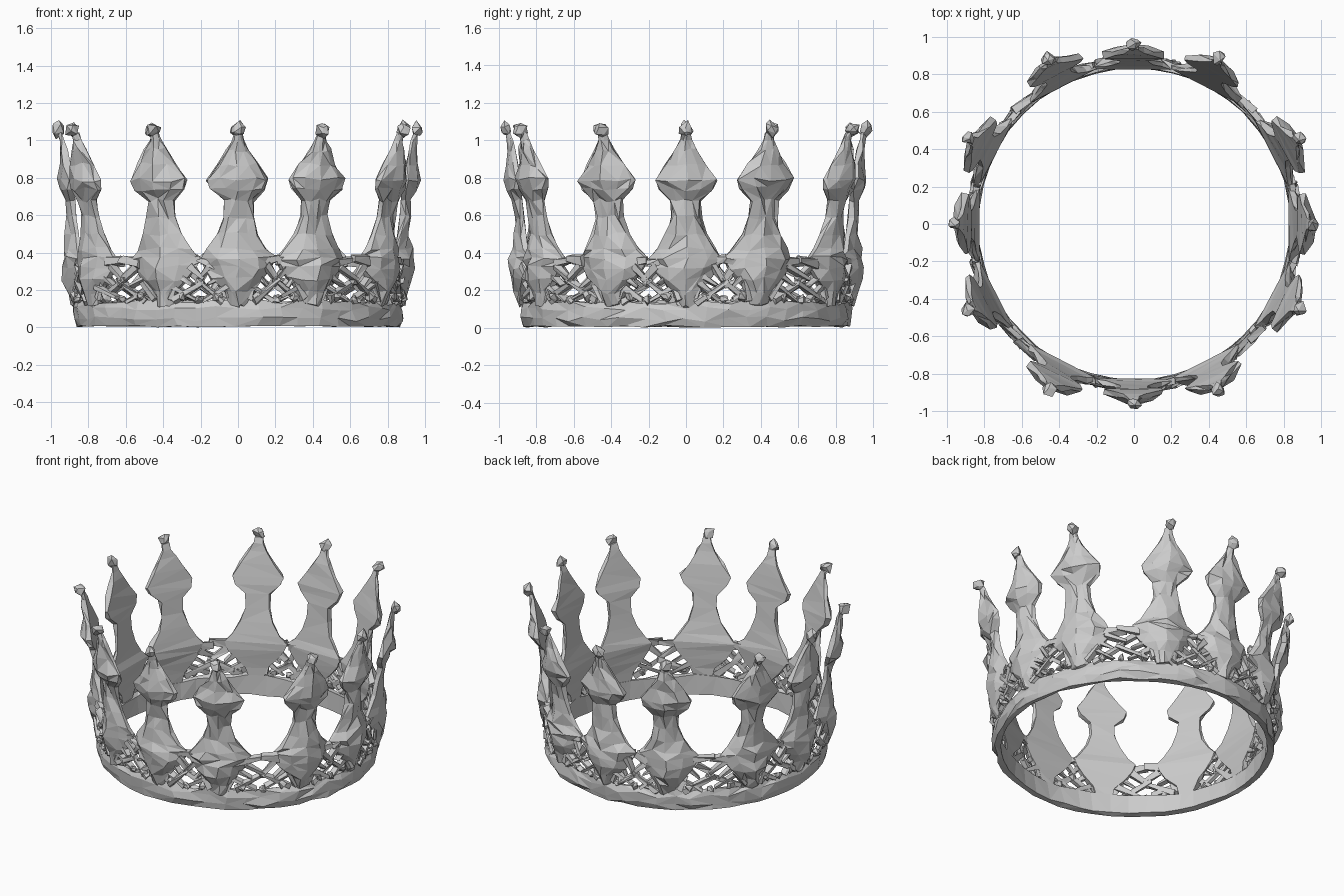
import bpy, bmesh, math, random
from mathutils import Vector, Matrix

if "Cube" in bpy.data.objects:
    bpy.data.objects.remove(bpy.data.objects["Cube"])

random.seed(11)
# spires sit closer to the four axes, leaving wider gaps on the diagonals
ANGLES = [math.radians(q * 90 + d) for q in range(4) for d in (0, 27.2, 62.8)]


def wrap(theta, u, r, z):
    # point at arc offset u along the crown wall
    a = theta + u / 0.88
    return Vector((r * math.cos(a), r * math.sin(a), z))


def flat(theta, u, r, z):
    # point at straight tangent offset u
    c, s = math.cos(theta), math.sin(theta)
    return Vector((r * c - u * s, r * s + u * c, z))


def jitter(a):
    return Vector([random.uniform(-a, a) for _ in range(3)])


def loft(bm, rings, closed=False):
    # skin a list of point rings, capping the ends unless closed
    vs = [[bm.verts.new(p) for p in ring] for ring in rings]
    n = len(vs[0])
    pairs = list(zip(vs, vs[1:])) + ([(vs[-1], vs[0])] if closed else [])
    for a, b in pairs:
        for i in range(n):
            j = (i + 1) % n
            quad = (a[i], a[j], b[j], b[i])
            # random diagonal gives the irregular facets
            k = random.randint(0, 1)
            q = quad[k:] + quad[:k]
            bm.faces.new((q[0], q[1], q[2]))
            bm.faces.new((q[0], q[2], q[3]))
    if not closed:
        bm.faces.new(vs[0][::-1])
        bm.faces.new(vs[-1])


def finish(bm, name):
    bmesh.ops.triangulate(bm, faces=bm.faces[:])
    bmesh.ops.recalc_face_normals(bm, faces=bm.faces[:])
    me = bpy.data.meshes.new(name)
    bm.to_mesh(me)
    bm.free()
    ob = bpy.data.objects.new(name, me)
    bpy.context.collection.objects.link(ob)
    return ob


def nugget(bm, centre, size, rough):
    # rough faceted bead
    m = Matrix.Translation(centre) @ Matrix.Diagonal((size[0], size[1], size[2], 1))
    res = bmesh.ops.create_icosphere(bm, subdivisions=1, radius=1, matrix=m)
    for v in res["verts"]:
        v.co += jitter(rough)


def strut(bm, theta, a, b, w0, w1):
    # tapered four-sided shard; a and b are (u, r, z)
    rings = []
    d = Vector((b[0] - a[0], b[2] - a[2])).normalized()
    for (u, r, z), w in ((a, w0), (b, w1)):
        nu, nz = -d.y * w, d.x * w
        rings.append([wrap(theta, u + s * nu, r + t, z + s * nz) + jitter(0.008)
                      for s, t in ((-1, -0.014), (1, -0.014), (0.7, 0.018), (-0.7, 0.018))])
    loft(bm, rings)


# base band
bm = bmesh.new()
section = ((0.832, 0.012), (0.868, 0.008), (0.884, 0.045), (0.882, 0.10), (0.868, 0.14), (0.838, 0.135))
rings = []
for i in range(48):
    t = 2 * math.pi * i / 48
    ring = []
    for k, (r, z) in enumerate(section):
        j = 0.003 if k in (0, 5) else 0.010
        p = wrap(t, random.uniform(-0.02, 0.02), r + random.uniform(-j, j), z)
        if z > 0.02:
            p.z += random.uniform(-0.014, 0.014)
        else:
            p.z = max(0.0, z + random.uniform(-0.008, 0.004))
        ring.append(p)
    rings.append(ring)
loft(bm, rings, closed=True)
finish(bm, "base_band")

# spires: height, half width, inner radius, edge radius, ridge radius
rows = (
    (0.12, 0.050, 0.842, 0.870, 0.890),
    (0.19, 0.070, 0.842, 0.880, 0.915),
    (0.26, 0.140, 0.845, 0.878, 0.938),
    (0.32, 0.185, 0.847, 0.872, 0.943),
    (0.37, 0.205, 0.850, 0.872, 0.940),
    (0.42, 0.157, 0.853, 0.880, 0.930),
    (0.50, 0.105, 0.858, 0.887, 0.918),
    (0.59, 0.076, 0.865, 0.893, 0.914),
    (0.68, 0.076, 0.872, 0.897, 0.924),
    (0.74, 0.140, 0.878, 0.905, 0.958),
    (0.79, 0.160, 0.885, 0.912, 0.970),
    (0.87, 0.106, 0.897, 0.922, 0.960),
    (0.95, 0.056, 0.912, 0.934, 0.956),
    (1.00, 0.030, 0.925, 0.938, 0.957),
    (1.04, 0.022, 0.938, 0.948, 0.965),
)
for n, th in enumerate(ANGLES):
    lean = 0.0 if n % 3 == 0 else 0.032
    bm = bmesh.new()
    rings = []
    for z, w, ri, re, rm in rows:
        place = wrap if z < 0.55 else flat
        half = re + 0.65 * (rm - re)
        prof = ((-w, ri), (w, ri), (w, re), (w * 0.55, half), (0, rm), (-w * 0.55, half), (-w, re))
        extra = lean * max(0.0, min(1.0, (z - 0.4) / 0.55))
        ring = []
        for k, (u, r) in enumerate(prof):
            a = 0.004 if k < 2 or w < 0.04 else 0.013
            ring.append(place(th, u, r + extra, z) + jitter(a))
        rings.append(ring)
    loft(bm, rings)
    # finial bead
    nugget(bm, flat(th, 0, 0.963 + lean, 1.058), (0.036, 0.036, 0.042), 0.012)
    finish(bm, f"spire_{n + 1:02d}")

# openwork between spires: start (u, z), end (u, z), widths; mirrored in u
bars = (
    (-0.15, 0.14, 0.02, 0.25, 0.022, 0.014),
    (-0.17, 0.23, -0.03, 0.15, 0.018, 0.012),
    (0.01, 0.25, -0.08, 0.33, 0.014, 0.024),
    (-0.10, 0.345, 0.01, 0.36, 0.030, 0.018),
    (-0.15, 0.29, -0.05, 0.22, 0.020, 0.008),
    (-0.18, 0.15, -0.14, 0.25, 0.022, 0.012),
)
for n in range(12):
    a0, a1 = ANGLES[n], ANGLES[(n + 1) % 12] + (2 * math.pi if n == 11 else 0)
    th = (a0 + a1) / 2
    stretch = (a1 - a0) / math.radians(30)
    bm = bmesh.new()
    for side in (-1, 1):
        for u0, z0, u1, z1, w0, w1 in bars:
            j = [random.uniform(-0.018, 0.018) for _ in range(4)]
            r0, r1 = random.uniform(0.858, 0.885), random.uniform(0.858, 0.885)
            strut(bm, th, (side * u0 * stretch + j[0], r0, z0 + j[1] * 0.6),
                  (side * u1 * stretch + j[2], r1, z1 + j[3] * 0.6), w0, w1)
    # scroll beads along the band and at the crossing
    for u, z, s in ((-0.11, 0.165, 0.028), (0.11, 0.165, 0.028), (0, 0.15, 0.024), (0, 0.24, 0.024)):
        nugget(bm, wrap(th, u * stretch, 0.874, z), (s, s, s), 0.010)
    finish(bm, f"openwork_{n + 1:02d}")
